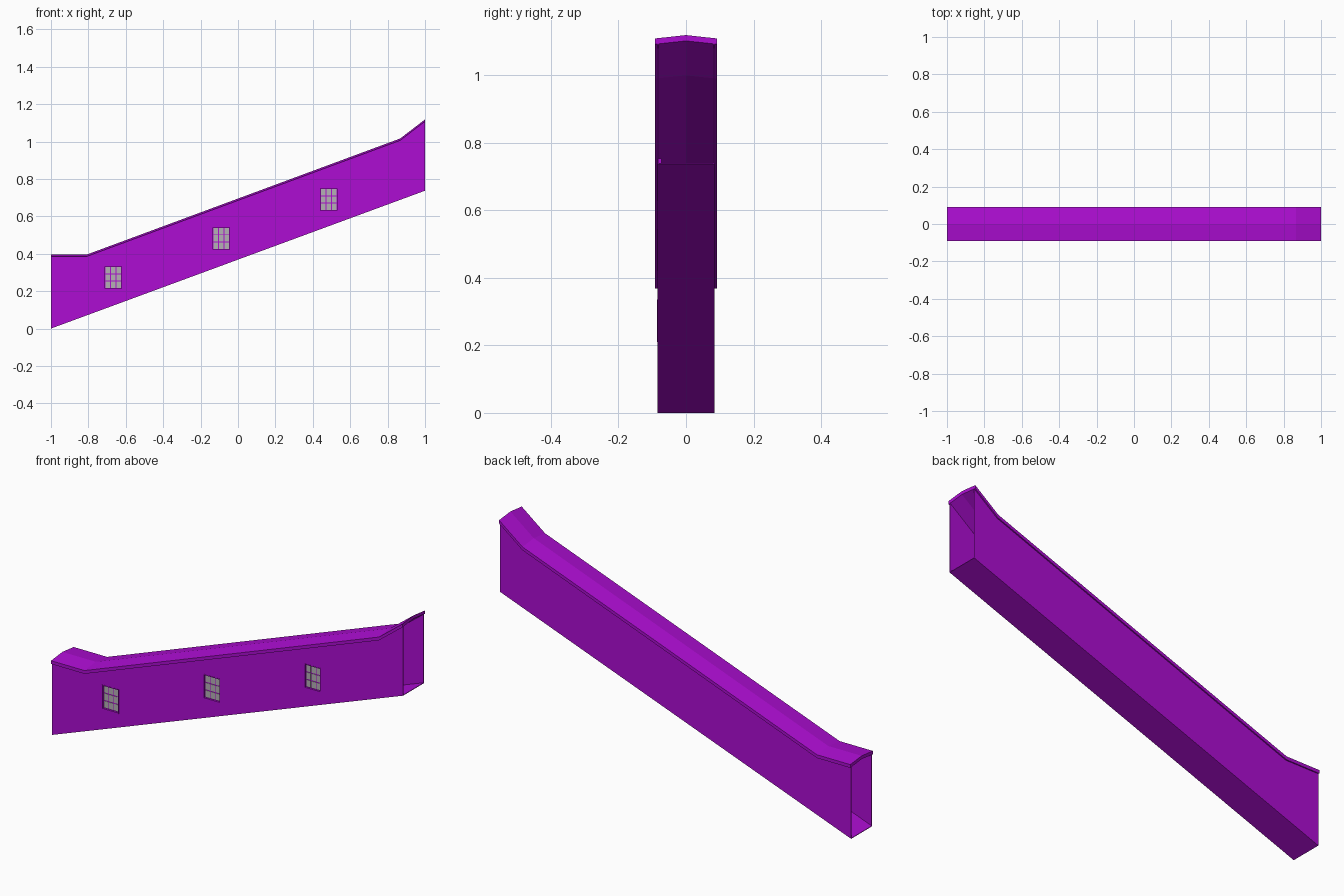
import bpy
import bmesh

cube = bpy.data.objects.get("Cube")
if cube:
    bpy.data.objects.remove(cube, do_unlink=True)


def material(name, colour):
    m = bpy.data.materials.new(name)
    m.use_nodes = True
    m.diffuse_color = colour
    m.node_tree.nodes["Principled BSDF"].inputs["Base Color"].default_value = colour
    return m


purple = material("purple paint", (0.42, 0.004, 0.65, 1))
grey = material("grey glass", (0.46, 0.44, 0.46, 1))


def loft(name, rings, mat):
    """Closed solid through a list of matching cross-sections."""
    bm = bmesh.new()
    loops = [[bm.verts.new(p) for p in ring] for ring in rings]
    n = len(loops[0])
    for a, b in zip(loops, loops[1:]):
        for i in range(n):
            j = (i + 1) % n
            bm.faces.new((a[i], a[j], b[j], b[i]))
    bm.faces.new(loops[0])
    bm.faces.new(loops[-1])
    bmesh.ops.recalc_face_normals(bm, faces=bm.faces)
    mesh = bpy.data.meshes.new(name)
    bm.to_mesh(mesh)
    bm.free()
    mesh.materials.append(mat)
    obj = bpy.data.objects.new(name, mesh)
    bpy.context.collection.objects.link(obj)
    return obj


def prism(name, outline, y0, y1, mat):
    return loft(name, [[(x, y, z) for x, z in outline] for y in (y0, y1)], mat)


def box(name, x, z, w, h, y0, y1, mat):
    w, h = w / 2, h / 2
    return prism(name, [(x - w, z - h), (x + w, z - h), (x + w, z + h), (x - w, z + h)], y0, y1, mat)


WALL, SKIN, EAVE = 0.085, 0.003, 0.092
RISE, THICK = 0.01, 0.017
FLOOR_END = 0.737
ridge = [(-1, 0.395), (-0.81, 0.395), (0.867, 1.016), (1, 1.118)]

# Sloping floor and side walls, open at both ends
prism("floor", [(-1, 0), (1, FLOOR_END), (1, FLOOR_END + SKIN), (-1, SKIN)],
      -WALL + SKIN, WALL - SKIN, purple)
side = [(-1, 0), (1, FLOOR_END)] + [(x, z - 0.018) for x, z in reversed(ridge)]
front_wall = prism("front_wall", side, -WALL, -WALL + SKIN, purple)
prism("back_wall", side, WALL - SKIN, WALL, purple)

# Low gabled roof with a narrow overhang, following the ridge line
section = [(-EAVE, -RISE), (0, 0), (EAVE, -RISE),
           (EAVE, -RISE - THICK), (0, -THICK), (-EAVE, -RISE - THICK)]
loft("roof", [[(x, y, z + dz) for y, dz in section] for x, z in ridge], purple)

# Recessed windows, each with a grid of panes
W, H, RIM = 0.095, 0.125, 0.004
for k, (x, z) in enumerate([(-0.667, 0.273), (-0.09, 0.482), (0.485, 0.69)], 1):
    cutter = box(f"window_cutter_{k}", x, z, W - RIM, H - RIM, -0.1, -0.078, purple)
    cutter.hide_render = True
    cutter.hide_viewport = True
    cut = front_wall.modifiers.new(f"window_{k}", "BOOLEAN")
    cut.object = cutter
    cut.solver = "EXACT"
    box(f"window_back_{k}", x, z, W, H, -0.076, -0.073, purple)
    for s in (-1, 1):
        box(f"window_jamb_{k}", x + s * (W - RIM) / 2, z, RIM, H, -WALL - 0.001, -0.076, purple)
        box(f"window_rail_{k}", x, z + s * (H - RIM) / 2, W, RIM, -WALL - 0.001, -0.076, purple)
    for i in (-1, 0, 1):
        for j in (-1, 0, 1):
            box(f"window_pane_{k}", x + i * 0.029, z + j * 0.039, 0.025, 0.034,
                -0.0775, -0.0755, grey)
